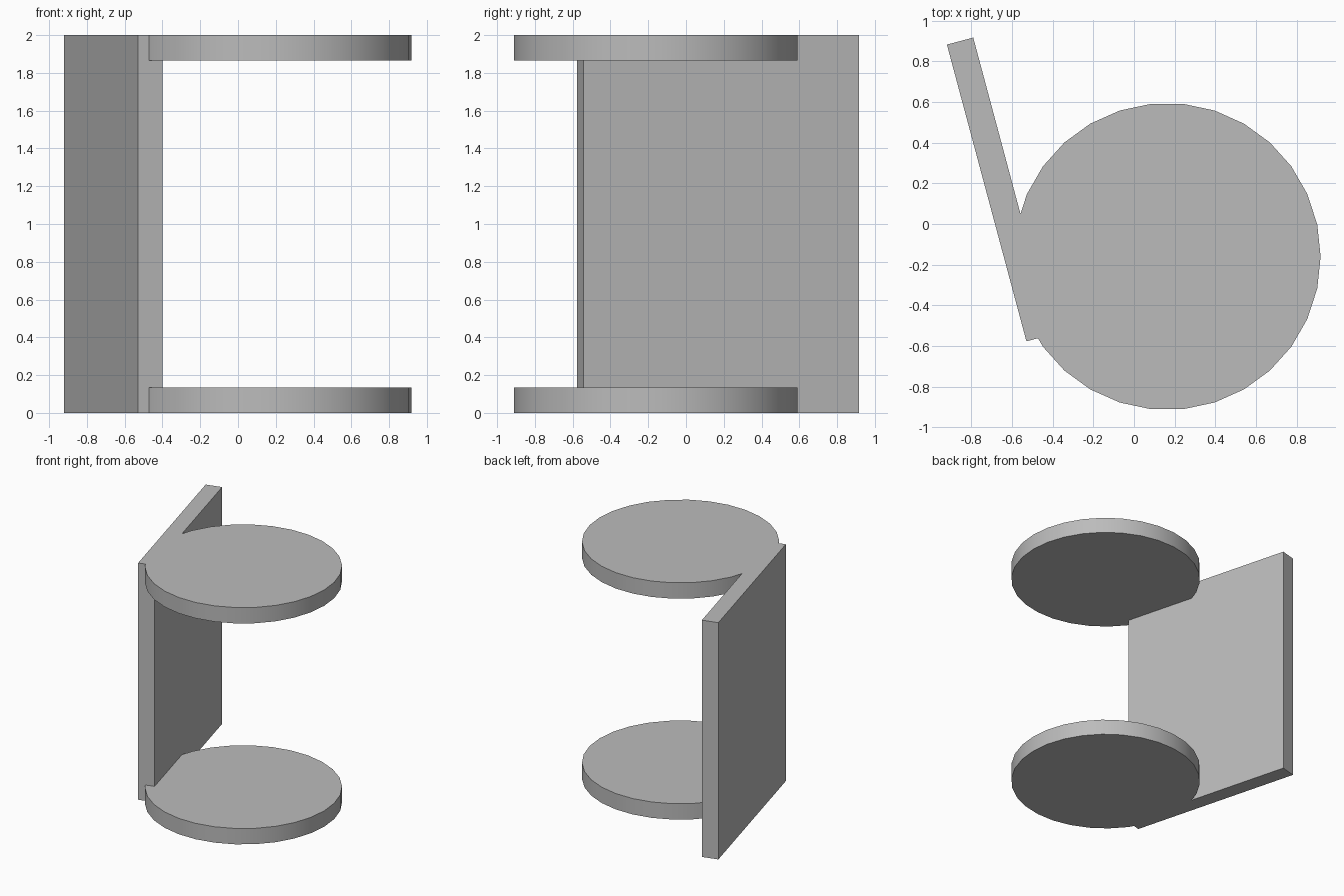
import bpy
from math import radians

cube = bpy.data.objects.get("Cube")
if cube:
    bpy.data.objects.remove(cube, do_unlink=True)

HEIGHT = 2.0
THICK = 0.134

grey = bpy.data.materials.new("plain_grey")
grey.use_nodes = True
colour = (0.5, 0.5, 0.5, 1.0)
grey.diffuse_color = colour
grey.node_tree.nodes["Principled BSDF"].inputs["Base Color"].default_value = colour


def finish(name):
    obj = bpy.context.object
    obj.name = name
    obj.data.materials.append(grey)
    return obj


def disc(name, z):
    # The first rim vertex points along +x
    bpy.ops.mesh.primitive_cylinder_add(
        vertices=30, radius=0.755, depth=THICK,
        location=(0.163, -0.16, z), rotation=(0, 0, radians(90)))
    finish(name)
    bpy.ops.object.transform_apply(location=False, rotation=True, scale=False)
    bpy.ops.object.shade_smooth_by_angle(angle=radians(30))


# Round plates at the bottom and top
disc("bottom_disc", THICK / 2)
disc("top_disc", HEIGHT - THICK / 2)

# Upright panel, turned in plan and joining the two plates
bpy.ops.mesh.primitive_cube_add(
    size=1, location=(-0.66, 0.17, HEIGHT / 2), rotation=(0, 0, radians(15)))
panel = finish("side_panel")
panel.scale = (THICK, 1.511, HEIGHT)
bpy.ops.object.transform_apply(location=False, rotation=True, scale=True)

# A cylinder's own first vertex lies on +y, so the quarter turn must leave one on x
